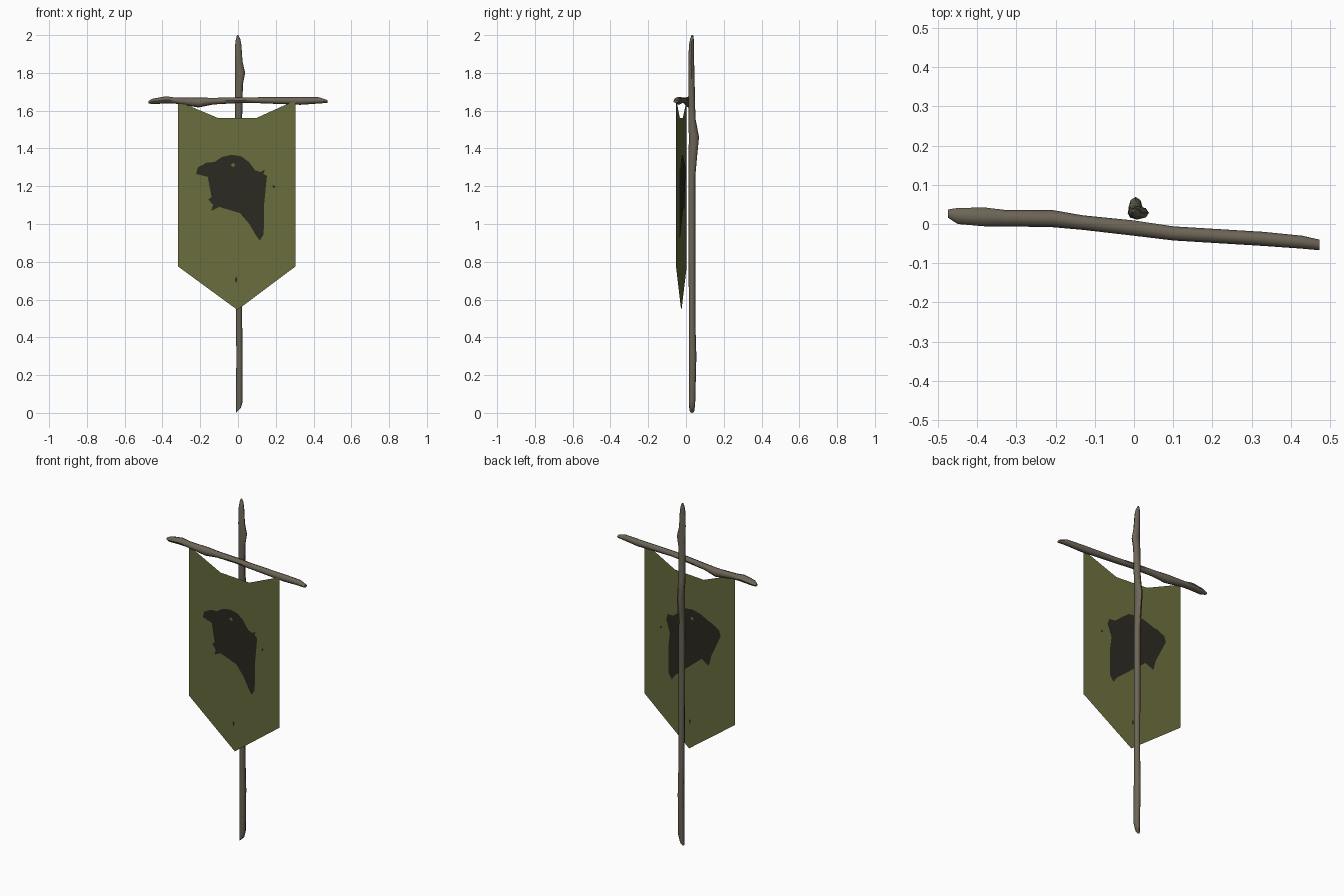
import bpy, bmesh, math


def material(name, rgb):
    m = bpy.data.materials.new(name)
    m.diffuse_color = (*rgb, 1)
    return m


wood = material("weathered wood", (0.150, 0.128, 0.093))
cloth = material("olive cloth", (0.140, 0.150, 0.046))
paint = material("dark paint", (0.024, 0.022, 0.015))


def finish(name, bm, mat, smooth=False):
    bmesh.ops.recalc_face_normals(bm, faces=bm.faces)
    me = bpy.data.meshes.new(name)
    bm.to_mesh(me)
    bm.free()
    me.materials.append(mat)
    ob = bpy.data.objects.new(name, me)
    bpy.context.collection.objects.link(ob)
    if smooth:
        bpy.ops.object.select_all(action='DESELECT')
        ob.select_set(True)
        bpy.context.view_layer.objects.active = ob
        bpy.ops.object.shade_smooth_by_angle(angle=math.radians(50))
    return ob


def branch(name, rings, place, sides=8):
    """Loft of rings (t, u_low, u_high, v_low, v_high) along a crooked stick."""
    bm = bmesh.new()
    loops = []
    for t, u0, u1, v0, v1 in rings:
        loop = []
        for i in range(sides):
            a = 2 * math.pi * i / sides
            u = (u0 + u1) / 2 + math.cos(a) * (u1 - u0) / 2
            v = (v0 + v1) / 2 + math.sin(a) * (v1 - v0) / 2
            loop.append(bm.verts.new(place(t, u, v)))
        loops.append(loop)
    for a, b in zip(loops, loops[1:]):
        for i in range(sides):
            j = (i + 1) % sides
            bm.faces.new((a[i], a[j], b[j], b[i]))
    bm.faces.new(loops[0])
    bm.faces.new(loops[-1])
    return finish(name, bm, wood, True)


# upright pole, slanted cut at the foot, knots at 1.46 and 1.8
def upright(t, u, v):
    return (u, v, 0.0 + max(0, (u + 0.01) * 1.1) if t == 0 else t)


branch("pole", [
    (0, -0.010, 0.016, 0.018, 0.045), (0.06, -0.010, 0.025, 0.015, 0.049),
    (0.30, -0.009, 0.024, 0.015, 0.055), (0.50, -0.010, 0.022, 0.015, 0.049),
    (1.25, -0.014, 0.022, 0.013, 0.049), (1.37, -0.014, 0.022, 0.014, 0.060),
    (1.46, -0.014, 0.022, 0.015, 0.069), (1.56, -0.015, 0.022, 0.013, 0.050),
    (1.74, -0.015, 0.026, 0.012, 0.046), (1.80, -0.015, 0.038, 0.012, 0.045),
    (1.86, -0.016, 0.024, 0.012, 0.043), (1.95, -0.015, 0.018, 0.016, 0.042),
    (1.98, -0.011, 0.012, 0.022, 0.041), (2.0, -0.005, 0.002, 0.030, 0.038),
], upright)

# crossbar, turned slightly, tied to the pole's front
branch("crossbar", [
    (-0.475, 0.016, 0.037, 1.638, 1.651), (-0.45, 0.0, 0.041, 1.635, 1.664),
    (-0.38, -0.006, 0.042, 1.638, 1.676), (-0.33, -0.006, 0.036, 1.637, 1.669),
    (-0.21, -0.008, 0.036, 1.617, 1.669), (-0.13, -0.015, 0.022, 1.633, 1.668),
    (0.0, -0.030, 0.009, 1.640, 1.670), (0.10, -0.042, -0.006, 1.640, 1.671),
    (0.33, -0.056, -0.020, 1.631, 1.672), (0.43, -0.063, -0.030, 1.638, 1.671),
    (0.474, -0.067, -0.040, 1.641, 1.656),
], lambda t, u, v: (t, u, v))


# flat pieces lie in the banner's turned plane
def panel(name, outline, mat, half=0.0):
    bm = bmesh.new()
    for side in ((-half, half) if half else (0,)):
        f = bm.faces.new([bm.verts.new((x, -0.025 - 0.088 * x + side, z)) for x, z in outline])
        if side > 0:
            f.normal_flip()
    bmesh.ops.triangulate(bm, faces=bm.faces[:])
    me_faces_flip = bool(half)
    me = bpy.data.meshes.new(name)
    # keep the front/back facing of thin paired plates
    bm.normal_update()
    for f in bm.faces:
        y = f.calc_center_median()
        s = y.y - (-0.025 - 0.088 * y.x)
        if (me_faces_flip and f.normal.y * s < 0) or (not half and f.normal.y > 0):
            f.normal_flip()
    bm.to_mesh(me)
    bm.free()
    me.materials.append(mat)
    bpy.context.collection.objects.link(bpy.data.objects.new(name, me))


# pennant with scooped top and pointed foot
panel("banner_cloth", [
    (-0.317, 1.65), (-0.103, 1.56), (0.095, 1.56), (0.304, 1.655),
    (0.304, 0.775), (-0.003, 0.545), (-0.317, 0.775)], cloth, 0.001)

# painted bird silhouette on both sides
panel("painted_bird", [
    (-0.222, 1.265), (-0.212, 1.30), (-0.165, 1.325), (-0.125, 1.328), (-0.085, 1.355),
    (-0.032, 1.366), (0.018, 1.358), (0.058, 1.328), (0.09, 1.285), (0.12, 1.275),
    (0.142, 1.288), (0.135, 1.265), (0.153, 1.255), (0.11, 1.248), (0.102, 1.225),
    (0.128, 1.18), (0.138, 1.10), (0.136, 0.945), (0.115, 0.912), (0.092, 0.945),
    (0.06, 1.0), (0.01, 1.058), (-0.045, 1.09), (-0.09, 1.095), (-0.142, 1.07),
    (-0.132, 1.10), (-0.157, 1.13), (-0.115, 1.16), (-0.12, 1.22), (-0.16, 1.25)],
    paint, 0.003)


# eye and stray paint specks
def speck(name, x, z, w, h, mat, half):
    panel(name, [(x - w, z), (x, z - h), (x + w, z), (x, z + h)], mat, half)


speck("bird_eye", -0.026, 1.312, 0.013, 0.011, cloth, 0.004)
speck("paint_speck_side", 0.19, 1.198, 0.008, 0.009, paint, 0.003)
speck("paint_speck_low", -0.01, 0.705, 0.007, 0.018, paint, 0.003)
